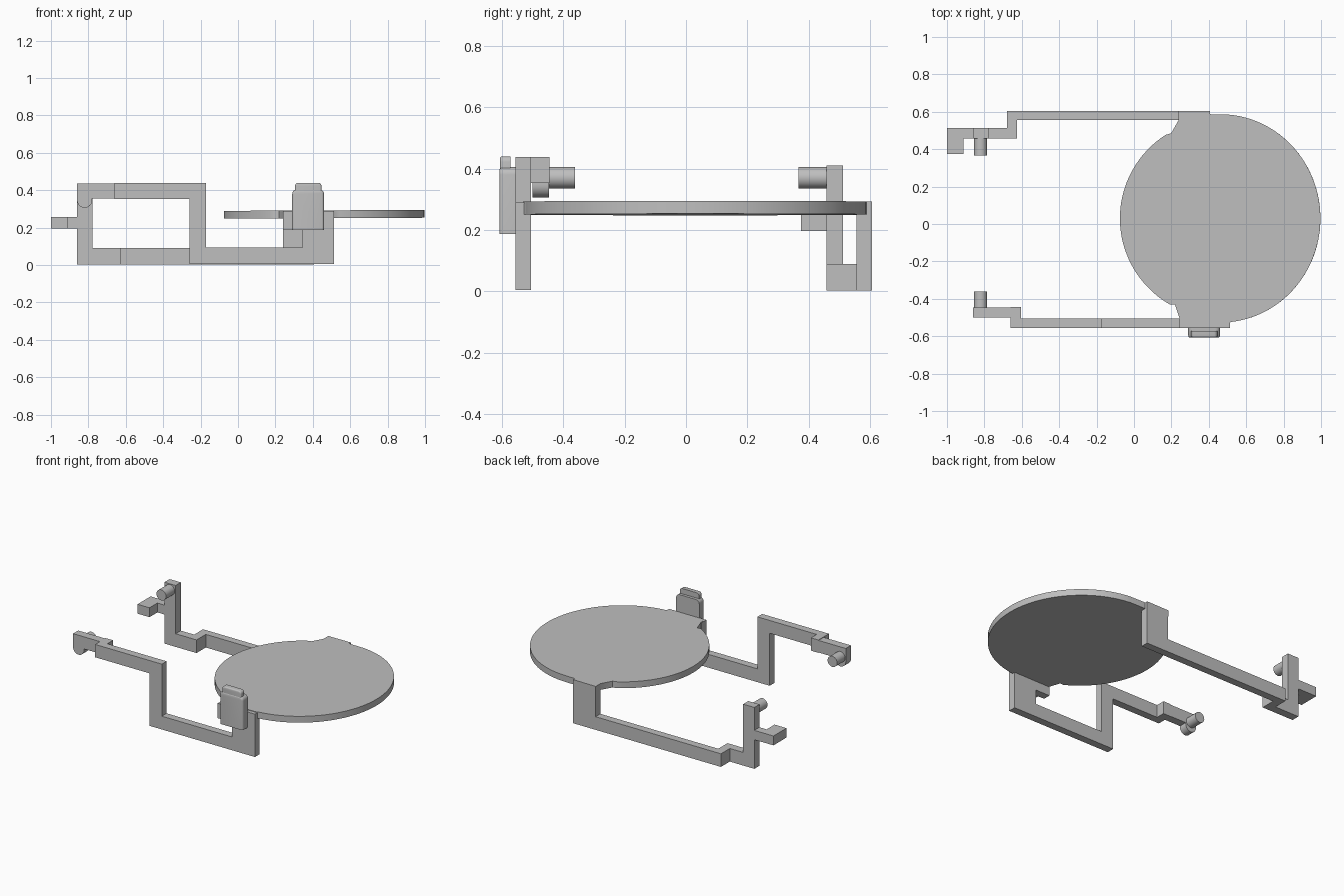
import bpy, bmesh, math
from mathutils import Matrix, Vector

cube = bpy.data.objects.get("Cube")
if cube:
    bpy.data.objects.remove(cube, do_unlink=True)

# Single grey material
grey = bpy.data.materials.new("plain grey")
grey.use_nodes = True
colour = (0.52, 0.52, 0.52, 1)
grey.diffuse_color = colour
grey.node_tree.nodes["Principled BSDF"].inputs["Base Color"].default_value = colour


def finish(name, bm):
    bmesh.ops.recalc_face_normals(bm, faces=bm.faces)
    mesh = bpy.data.meshes.new(name)
    bm.to_mesh(mesh)
    bm.free()
    mesh.materials.append(grey)
    obj = bpy.data.objects.new(name, mesh)
    bpy.context.collection.objects.link(obj)
    return obj


def prism(name, outline, low, high, axis):
    """Extrude a 2D outline: axis 'y' takes (x, z) points, 'z' takes (x, y)."""
    bm = bmesh.new()
    place = (lambda a, b: (a, low, b)) if axis == "y" else (lambda a, b: (a, b, low))
    face = bm.faces.new([bm.verts.new(place(a, b)) for a, b in outline])
    new = bmesh.ops.extrude_face_region(bm, geom=[face])["geom"]
    move = Vector((0, high - low, 0)) if axis == "y" else Vector((0, 0, high - low))
    bmesh.ops.translate(bm, vec=move, verts=[v for v in new if isinstance(v, bmesh.types.BMVert)])
    return finish(name, bm)


def smooth(obj):
    bpy.ops.object.select_all(action="DESELECT")
    obj.select_set(True)
    bpy.context.view_layer.objects.active = obj
    bpy.ops.object.shade_smooth_by_angle(angle=math.radians(35))


def peg(name, y0, y1):
    bm = bmesh.new()
    spin = Matrix.Translation((-0.82, (y0 + y1) / 2, 0.37)) @ Matrix.Rotation(math.pi / 2, 4, "X")
    bmesh.ops.create_cone(bm, cap_ends=True, segments=32, radius1=0.035, radius2=0.035,
                          depth=abs(y1 - y0), matrix=spin)
    smooth(finish(name, bm))


def rounded(name, x0, x1, z0, z1, y0, y1, radius, soft):
    """Plate with rounded upper corners and a softened front edge."""
    arc = [(math.cos(math.radians(a)) * radius, math.sin(math.radians(a)) * radius)
           for a in range(0, 91, 15)]
    right = [(x1 - radius + c, z1 - radius + s) for c, s in arc]
    left = [(x0 + radius - c, z1 - radius + s) for c, s in reversed(arc)]
    obj = prism(name, [(x0, z0), (x1, z0)] + right + left, y0, y1, "y")
    bm = bmesh.new()
    bm.from_mesh(obj.data)
    edges = [e for e in bm.edges if all(abs(v.co.y - y0) < 1e-4 for v in e.verts)
             and max(v.co.z for v in e.verts) > z0 + 0.01]
    bmesh.ops.bevel(bm, geom=edges, offset=soft, segments=3, profile=0.5, affect="EDGES")
    bm.to_mesh(obj.data)
    bm.free()
    smooth(obj)


# Round plate with a tab towards each arm
def rim(start, end):
    pts = []
    for a in range(start, end + 1, 3):
        c, s = math.cos(math.radians(a)), math.sin(math.radians(a))
        pts.append((0.462 + 0.536 * c, 0.03 + (0.557 if c > 0 else 0.532) * s))
    return pts


outline = (rim(-84, 84) + [(0.405, 0.587), (0.405, 0.605), (0.24, 0.605), (0.24, 0.555), (0.2, 0.485)]
           + rim(123, 240) + [(0.22, -0.43), (0.245, -0.505), (0.245, -0.53), (0.51, -0.53)])
plate = prism("round_plate", outline, 0.248, 0.29, "z")
plate.rotation_euler.y = -0.005
smooth(plate)

# Front arm: post under the plate, low bar, riser and high bar in one profile
prism("front_arm", [(-0.26, 0.005), (0.513, 0.005), (0.513, 0.289), (0.24, 0.289), (0.24, 0.19),
                    (0.345, 0.19), (0.345, 0.093), (-0.17, 0.093), (-0.17, 0.438),
                    (-0.66, 0.438), (-0.66, 0.353), (-0.26, 0.353)], -0.555, -0.505, "y")
prism("front_step", [(-0.66, -0.505), (-0.605, -0.505), (-0.605, -0.445), (-0.66, -0.445)],
      0.353, 0.438, "z")

# Front hook: bar end with a rounded lobe beneath
lobe = [(-0.82 + 0.04 * math.cos(math.radians(a)), 0.346 + 0.04 * math.sin(math.radians(a)))
        for a in range(180, 361, 12)]
smooth(prism("front_hook", lobe + [(-0.78, 0.355), (-0.655, 0.355), (-0.655, 0.435), (-0.86, 0.435)],
             -0.5, -0.446, "y"))
peg("front_peg", -0.45, -0.362)

# Clip on the front arm
rounded("clip_body", 0.29, 0.46, 0.187, 0.405, -0.608, -0.553, 0.025, 0.012)
rounded("clip_lip", 0.305, 0.446, 0.38, 0.44, -0.606, -0.572, 0.018, 0.008)

# Back arm: post and low bar, then a step inwards
prism("back_arm", [(-0.68, 0.003), (0.405, 0.003), (0.405, 0.289), (0.24, 0.289),
                   (0.24, 0.09), (-0.68, 0.09)], 0.555, 0.605, "y")
prism("back_step", [(-0.86, 0.458), (-0.625, 0.458), (-0.625, 0.555), (-0.68, 0.555),
                    (-0.68, 0.512), (-0.86, 0.512)], 0.003, 0.09, "z")

# Back upright with peg and side hook
prism("back_upright", [(-0.86, 0.09), (-0.778, 0.09), (-0.778, 0.41), (-0.86, 0.41)],
      0.458, 0.512, "y")
peg("back_peg", 0.367, 0.46)
prism("back_hook", [(-0.86, 0.458), (-0.86, 0.512), (-1.0, 0.512), (-1.0, 0.375),
                    (-0.912, 0.375), (-0.912, 0.458)], 0.196, 0.258, "z")
